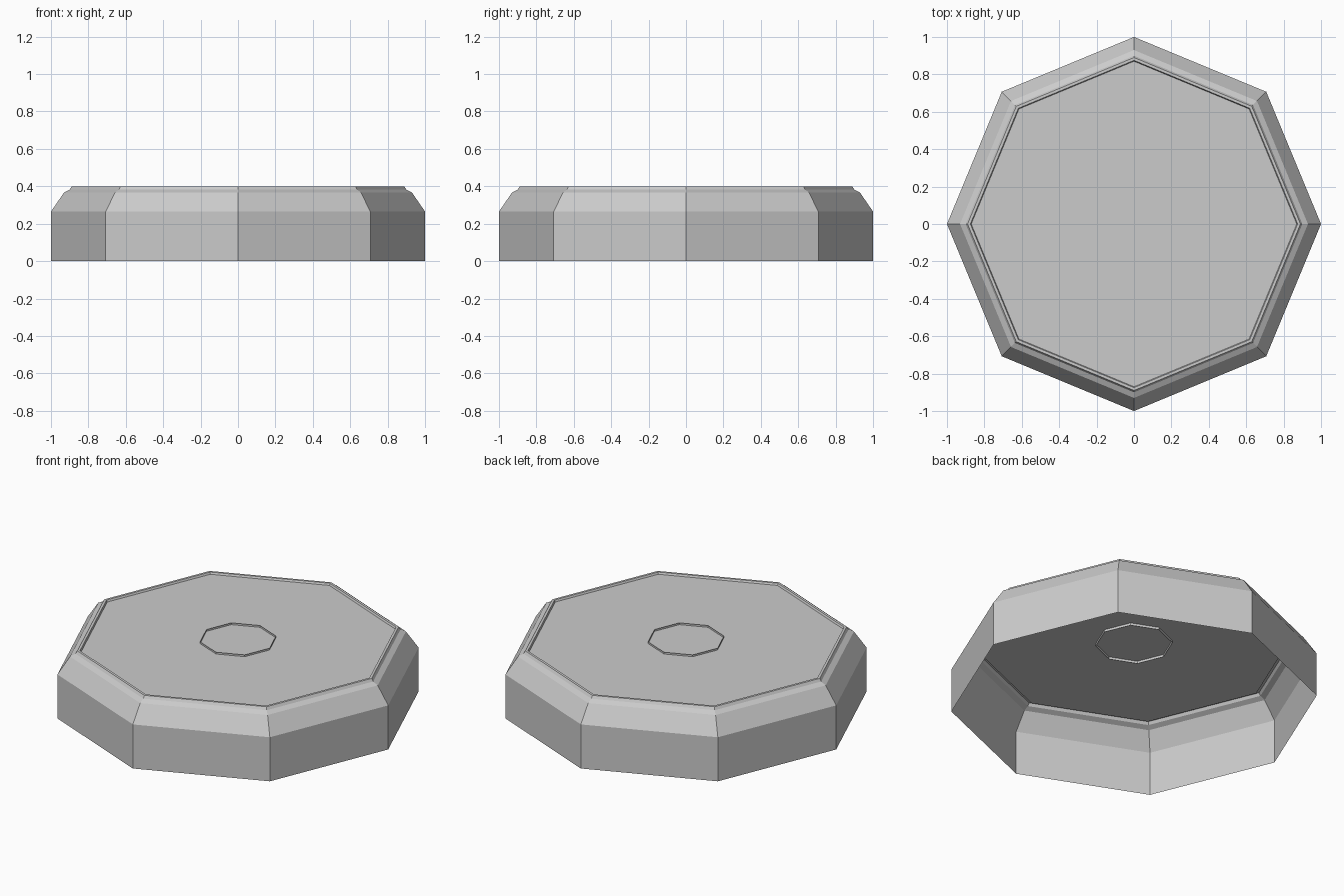
import bpy, bmesh
from math import cos, sin, tau

SIDES = 8

cube = bpy.data.objects.get("Cube")
if cube:
    bpy.data.objects.remove(cube, do_unlink=True)

grey = bpy.data.materials.new("light_grey")
grey.use_nodes = True
colour = (0.6, 0.6, 0.6, 1)
grey.diffuse_color = colour
grey.node_tree.nodes["Principled BSDF"].inputs["Base Color"].default_value = colour


def lathe(name, profile, cap=False):
    """Turn a (radius, height) profile into an eight-sided open shell."""
    bm = bmesh.new()
    rings = [[bm.verts.new((r * cos(tau * i / SIDES), r * sin(tau * i / SIDES), z))
              for i in range(SIDES)] for r, z in profile]
    for low, high in zip(rings, rings[1:]):
        for i in range(SIDES):
            j = (i + 1) % SIDES
            bm.faces.new((low[i], low[j], high[j], high[i]))
    if cap:
        bm.faces.new(rings[-1])
    mesh = bpy.data.meshes.new(name)
    bm.to_mesh(mesh)
    bm.free()
    mesh.materials.append(grey)
    obj = bpy.data.objects.new(name, mesh)
    bpy.context.collection.objects.link(obj)
    return obj


# Hollow lid: straight wall, bevelled shoulder, small lip, flat top
lathe("lid_shell", [(1, 0), (1, 0.265), (0.93, 0.367), (0.9, 0.382), (0.89, 0.398),
                    (0.875, 0.398), (0.87, 0.387)], cap=True)

# Thin upright ring set through the middle of the top
lathe("centre_ring", [(0.21, 0.372), (0.21, 0.398)])
